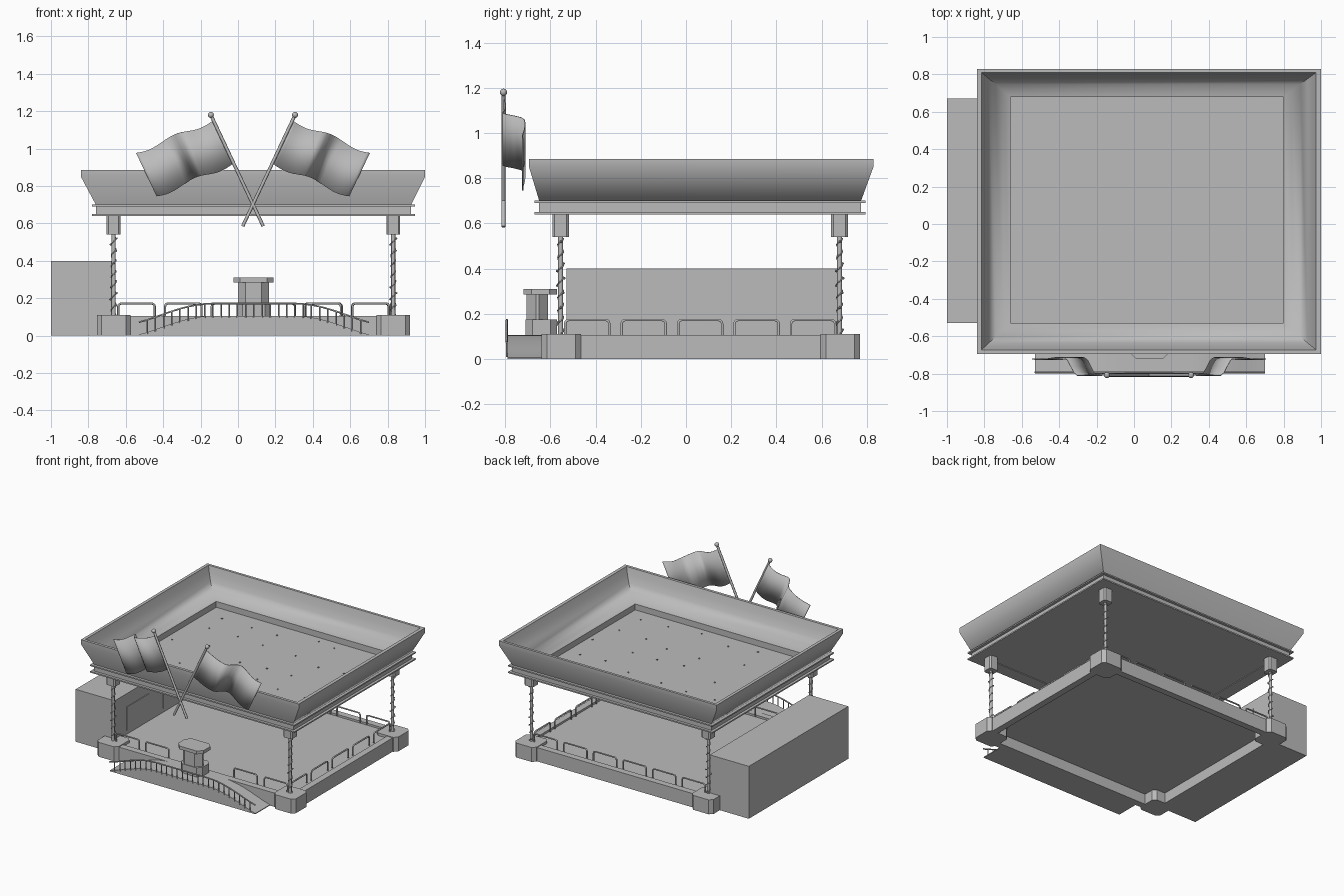
import bpy, bmesh, math, random
from mathutils import Vector

if "Cube" in bpy.data.objects:
    bpy.data.objects.remove(bpy.data.objects["Cube"])
random.seed(4)

GREY = bpy.data.materials.new("plain grey")
GREY.use_nodes = True
GREY.diffuse_color = (0.5, 0.5, 0.5, 1)
GREY.node_tree.nodes["Principled BSDF"].inputs["Base Color"].default_value = (0.5, 0.5, 0.5, 1)

# Layout: centre lines of the four posts and the front-to-back mirror line
PX, PY = (-0.665, 0.83), (-0.555, 0.68)
MID = 0.08


def finish(name, bm, smooth=None):
    me = bpy.data.meshes.new(name)
    bmesh.ops.recalc_face_normals(bm, faces=bm.faces)
    bm.to_mesh(me)
    bm.free()
    ob = bpy.data.objects.new(name, me)
    bpy.context.collection.objects.link(ob)
    me.materials.append(GREY)
    if smooth:
        bpy.ops.object.select_all(action='DESELECT')
        ob.select_set(True)
        bpy.context.view_layer.objects.active = ob
        bpy.ops.object.shade_smooth_by_angle(angle=math.radians(smooth))
    return ob


def prism(bm, x0, x1, y0, y1, z0, z1, cut=0.0):
    """Upright block, optionally with its four vertical corners cut."""
    if cut:
        pts = [(x0 + cut, y0), (x1 - cut, y0), (x1, y0 + cut), (x1, y1 - cut),
               (x1 - cut, y1), (x0 + cut, y1), (x0, y1 - cut), (x0, y0 + cut)]
    else:
        pts = [(x0, y0), (x1, y0), (x1, y1), (x0, y1)]
    low, top = ([bm.verts.new((x, y, z)) for x, y in pts] for z in (z0, z1))
    bm.faces.new(low)
    bm.faces.new(top)
    for i in range(len(pts)):
        j = (i + 1) % len(pts)
        bm.faces.new((low[i], low[j], top[j], top[i]))


def block(name, *args, cut=0.0):
    bm = bmesh.new()
    prism(bm, *args, cut=cut)
    return finish(name, bm)


def rect_loft(bm, rings, closed=False):
    """Skin through rectangles given as x0, x1, y0, y1, z."""
    loops = [[bm.verts.new(p) for p in ((a, c, z), (b, c, z), (b, d, z), (a, d, z))]
             for a, b, c, d, z in rings]
    for one, two in zip(loops, loops[1:] + (loops[:1] if closed else [])):
        for i in range(4):
            j = (i + 1) % 4
            bm.faces.new((one[i], one[j], two[j], two[i]))
    return loops


def around(out, z):
    return (PX[0] - out, PX[1] + out, PY[0] - out, PY[1] + out, z)


def tube(name, paths, radius, sides=1):
    cu = bpy.data.curves.new(name, 'CURVE')
    cu.dimensions = '3D'
    cu.bevel_depth, cu.bevel_resolution, cu.use_fill_caps = radius, sides, True
    for path in paths:
        sp = cu.splines.new('POLY')
        sp.points.add(len(path) - 1)
        for p, co in zip(sp.points, path):
            p.co = (*co, 1)
    cu.materials.append(GREY)
    ob = bpy.data.objects.new(name, cu)
    bpy.context.collection.objects.link(ob)
    return ob


# Basin-shaped roof: outer slope, rim, curved inner slope and step to the floor
bm = bmesh.new()
outer, foot = (-0.84, 1.0, -0.695, 0.83), (-0.66, 0.80, -0.53, 0.68)
rings = [around(0.02, 0.70), around(0.095, 0.70), (*outer, 0.85), (*outer, 0.885)]
for t, z in ((0.13, 0.885), (0.22, 0.835), (0.36, 0.785), (0.55, 0.742), (0.78, 0.712), (1, 0.70), (1, 0.655)):
    rings.append((*[o + (f - o) * t for o, f in zip(outer, foot)], z))
loops = rect_loft(bm, rings)
bm.faces.new(loops[-1])
finish("roof_basin", bm, 65)

# Roof edge beam with an upper and a lower flange, and the ceiling below
bm = bmesh.new()
section = [(0.115, 0.64), (0.115, 0.65), (0.095, 0.65), (0.095, 0.69), (0.115, 0.69),
           (0.115, 0.70), (0.02, 0.70), (0.02, 0.64)]
rect_loft(bm, [around(o, z) for o, z in section], closed=True)
finish("roof_beam", bm)
block("ceiling", *around(0.03, 0.645)[:4], 0.645, 0.653)

# Small lamps scattered on the roof floor
bm = bmesh.new()
for i in range(6):
    for j in range(5):
        x = -0.55 + 0.25 * i + random.uniform(-0.06, 0.06)
        y = -0.42 + 0.25 * j + random.uniform(-0.06, 0.06)
        prism(bm, x - 0.004, x + 0.004, y - 0.004, y + 0.004, 0.653, 0.661)
finish("roof_lamps", bm)

# Deck: edge beams, open below, with a slightly sunken floor
bm = bmesh.new()
rect_loft(bm, [around(o, z) for o, z in ((0.06, 0), (0.06, 0.105), (0.01, 0.105), (0.01, 0.0))], closed=True)
finish("deck_beams", bm)
block("deck_floor", *around(0.02, 0)[:4], 0.08, 0.09)

# Corner posts with foot blocks, head blocks and a wound string of lamps
for x, sx in zip(PX, ("right", "left")):
    for y, sy in zip(PY, ("front", "back")):
        tag = f"{sy}_{sx}"
        block("foot_" + tag, x - 0.09, x + 0.09, y - 0.085, y + 0.09, 0, 0.11, cut=0.025)
        block("head_" + tag, x - 0.037, x + 0.037, y - 0.037, y + 0.037, 0.54, 0.645, cut=0.01)
        tube("post_" + tag, [[(x, y, 0.1), (x, y, 0.55)]], 0.011, 2)
        wind = [(x + 0.013 * math.cos(a * 0.7), y + 0.013 * math.sin(a * 0.7), 0.11 + 0.0065 * a)
                for a in range(66)]
        tube("cord_" + tag, [wind], 0.003)
        bm = bmesh.new()
        for p in wind[3::5]:
            out = Vector((p[0] - x, p[1] - y, 0)) * 0.3
            bub = bmesh.ops.create_icosphere(bm, subdivisions=1, radius=0.006)
            bmesh.ops.translate(bm, verts=bub["verts"], vec=Vector(p) + out)
        finish("cord_lamps_" + tag, bm)


# Hoop rails round the deck
def hoop(start, along, length=0.195, z0=0.10, z1=0.172, r=0.016):
    s, d = Vector(start), Vector(along)
    arc = [(r - r * math.cos(k * math.pi / 6), z1 - r + r * math.sin(k * math.pi / 6)) for k in range(4)]
    prof = [(0, z0)] + arc + [(length - u, z) for u, z in reversed(arc)] + [(length, z0)]
    return [s + d * u + Vector((0, 0, z)) for u, z in prof]


X, Y = (1, 0, 0), (0, 1, 0)
tube("side_rails", [hoop((PX[1] - 0.01, -0.535 + 0.25 * i, 0), Y) for i in range(5)], 0.006)
tube("back_rails", [hoop((-0.64 + 0.25 * i, PY[1], 0), X) for i in range(6)], 0.006)
tube("front_rails", [hoop((x, PY[0], 0), X) for x in (-0.64, -0.39, 0.355, 0.612)], 0.006)

# Side building with two plates on its inner wall
block("side_building", -1.0, -0.67, -0.53, 0.67, 0, 0.40)
block("small_wall_plate", -0.672, -0.665, -0.39, -0.12, 0.12, 0.30)
block("large_wall_plate", -0.672, -0.665, 0.05, 0.49, 0.12, 0.335)


# Arched bridge in front
def arch(x):
    t = min(1, (0.615 - abs(x - 0.085)) / 0.4)
    return 0.006 + 0.1 * math.sin(max(t, 0) * math.pi / 2) ** 1.2


bm = bmesh.new()
xs = [-0.53 + 1.23 * i / 28 for i in range(29)]
rows = [[bm.verts.new((x, y, z)) for x in xs for z in (0, arch(x))] for y in (-0.79, -0.61)]
for i in range(0, 56, 2):
    f, b = rows
    bm.faces.new((f[i], f[i + 2], f[i + 3], f[i + 1]))
    bm.faces.new((b[i], b[i + 1], b[i + 3], b[i + 2]))
    bm.faces.new((f[i + 1], f[i + 3], b[i + 3], b[i + 1]))
    bm.faces.new((f[i], b[i], b[i + 2], f[i + 2]))
for i in (0, 56):
    bm.faces.new((f[i], f[i + 1], b[i + 1], b[i]))
finish("bridge", bm, 40)
tube("bridge_handrail", [[(x, -0.793, arch(x) + 0.066) for x in xs]], 0.005)
tube("bridge_balusters", [[(x, -0.793, arch(x) - 0.01), (x, -0.793, arch(x) + 0.066)]
                          for x in xs[1:-1]], 0.004)

# Booth on the bridge: base, body and cap
block("booth_base", -0.005, 0.175, -0.71, -0.57, 0.09, 0.175, cut=0.03)
block("booth_body", 0.0, 0.165, -0.705, -0.61, 0.17, 0.29, cut=0.04)
block("booth_cap", -0.025, 0.19, -0.72, -0.57, 0.285, 0.31, cut=0.035)

# Two crossed flags, the second mirrored from the first
for side, tag in ((1, "right"), (-1, "left")):
    def place(x, y, z):
        return (MID + side * (x - MID), y, z)

    tip, low = place(-0.145, -0.808, 1.18), place(0.135, -0.808, 0.585)
    tube("flag_pole_" + tag, [[tip, low]], 0.009, 2)
    bm = bmesh.new()
    ball = bmesh.ops.create_uvsphere(bm, u_segments=12, v_segments=8, radius=0.016)
    bmesh.ops.translate(bm, verts=ball["verts"], vec=tip)
    finish("pole_ball_" + tag, bm, 60)

    bm = bmesh.new()
    grid, n = [], 24
    for i in range(n + 1):
        u = i / n
        fold = min(max((u - 0.42) / 0.16, 0), 1)
        y = -0.804 + 0.085 * fold * fold * (3 - 2 * fold) + 0.006 * math.sin(u * 12)
        wave = 0.012 * math.sin(u * math.tau * 1.5)
        top = place(-0.13 - 0.415 * u, y, 1.152 - 0.175 * u - wave)
        bot = place(-0.025 - 0.41 * u, y, 0.92 - 0.175 * u - wave)
        grid.append((bm.verts.new(top), bm.verts.new(bot)))
    for (a, b), (c, d) in zip(grid, grid[1:]):
        bm.faces.new((a, c, d, b))
    flag = finish("flag_" + tag, bm, 60)
    thick = flag.modifiers.new("thickness", 'SOLIDIFY')
    thick.thickness, thick.offset = 0.004, 0
